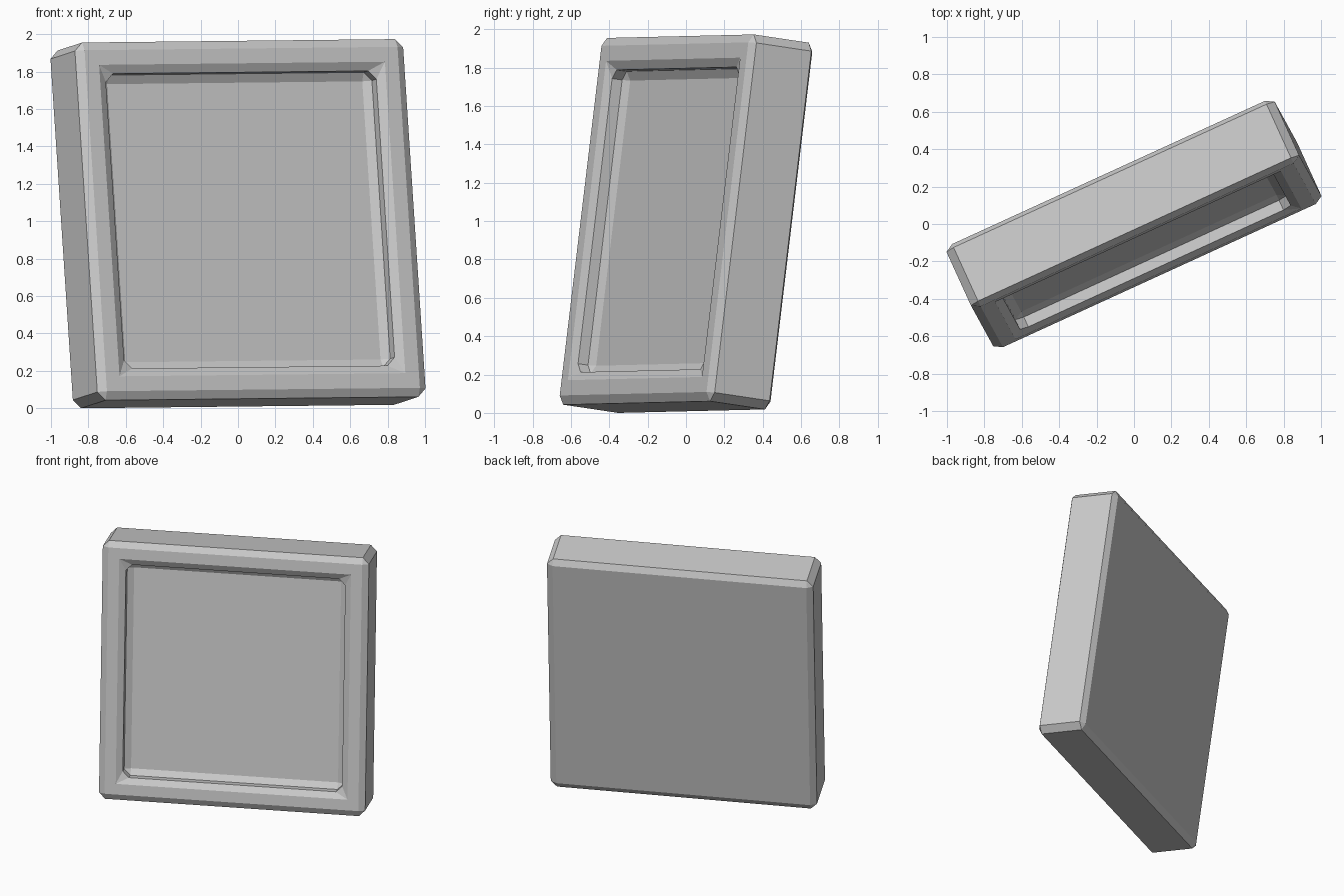
import bpy, bmesh
from mathutils import Matrix, Vector

if "Cube" in bpy.data.objects:
    bpy.data.objects.remove(bpy.data.objects["Cube"])

SIDE, DEPTH = 1.93, 0.37        # square panel size and thickness
FRAME, RECESS = 0.24, 0.11      # border width and recess depth
BEVEL, SQUASH = 0.045, 0.58     # chamfer, flattened along the thickness

# Panel block with a square recess sunk into the front face
bm = bmesh.new()
bmesh.ops.create_cube(bm, size=1)
bmesh.ops.scale(bm, vec=(SIDE, DEPTH / SQUASH, SIDE), verts=bm.verts)
bm.normal_update()
front = next(f for f in bm.faces if f.normal.y < -0.9)
bmesh.ops.inset_individual(bm, faces=[front], thickness=FRAME, depth=0)
floor = bmesh.ops.extrude_discrete_faces(bm, faces=[front])["faces"][0]
bmesh.ops.translate(bm, vec=(0, RECESS / SQUASH, 0), verts=floor.verts)
bmesh.ops.recalc_face_normals(bm, faces=bm.faces)

mesh = bpy.data.meshes.new("recessed_panel")
bm.to_mesh(mesh)
bm.free()
panel = bpy.data.objects.new("recessed_panel", mesh)
bpy.context.collection.objects.link(panel)

# Single-step chamfer on every sharp edge
bevel = panel.modifiers.new("chamfer", 'BEVEL')
bevel.width = BEVEL
bevel.segments = 1
bevel.limit_method = 'ANGLE'
bevel.use_clamp_overlap = False

# Turn and lean the panel backwards
up = Vector((-0.0656, 0.1195, 1)).normalized()
across = Vector((0.909, 0.416, 0.010))
across = (across - up * across.dot(up)).normalized()
back = up.cross(across)
turn = Matrix((across, back, up)).transposed().to_4x4()
panel.matrix_world = (Matrix.Translation((0, 0, 0.9875)) @ turn
                      @ Matrix.Diagonal((1, SQUASH, 1, 1)))

# Settle the lowest corner on the ground
bpy.context.view_layer.update()
shape = panel.evaluated_get(bpy.context.evaluated_depsgraph_get())
low = min((panel.matrix_world @ v.co).z for v in shape.data.vertices)
panel.matrix_world = Matrix.Translation((0, 0, -low)) @ panel.matrix_world
